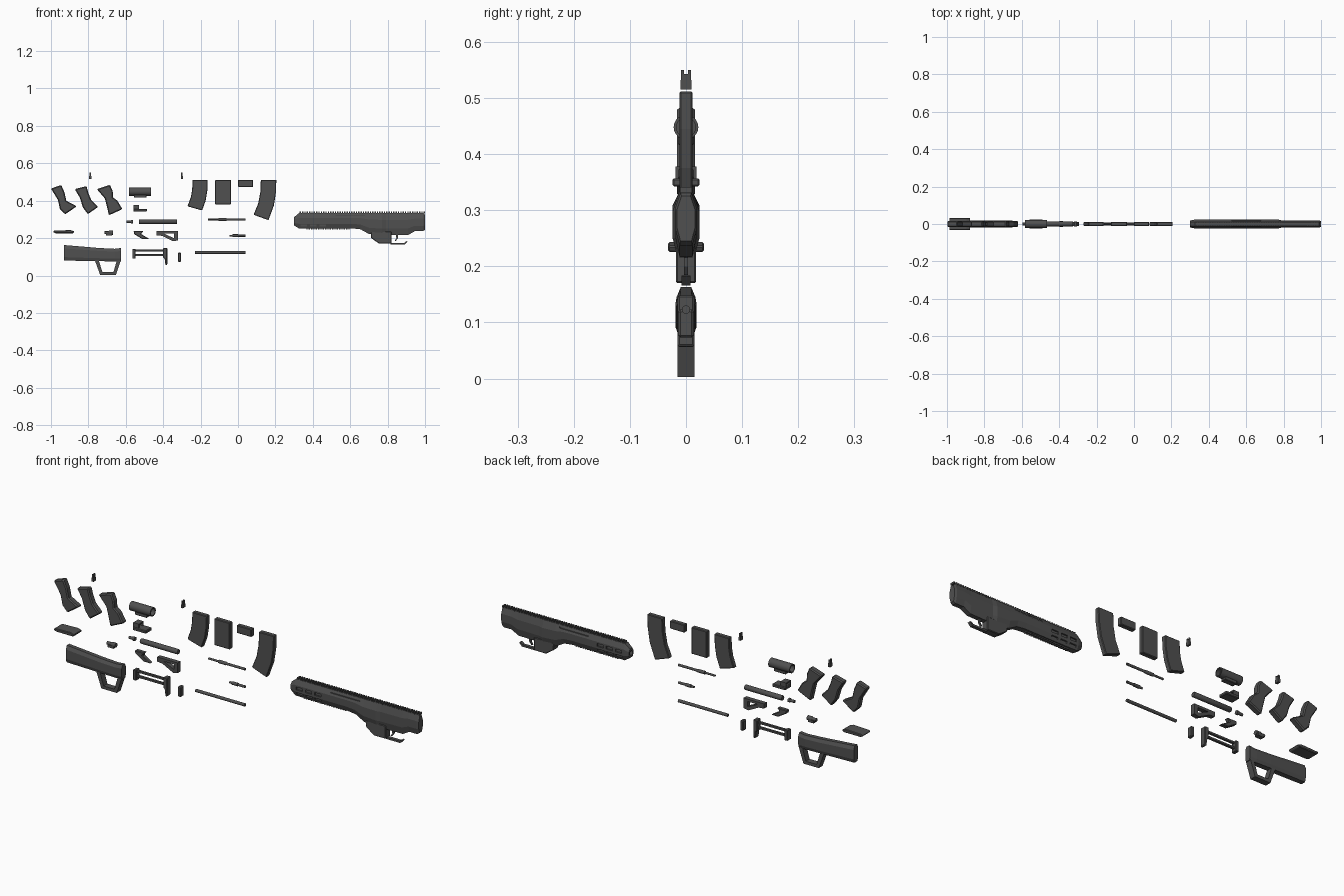
import bpy, bmesh, math
from mathutils import Matrix

grey = bpy.data.materials.new("dark_grey")
grey.diffuse_color = (0.08, 0.08, 0.08, 1)


def finish(name, bm, bevel=0.0):
    bmesh.ops.recalc_face_normals(bm, faces=bm.faces)
    me = bpy.data.meshes.new(name)
    bm.to_mesh(me)
    bm.free()
    me.materials.append(grey)
    ob = bpy.data.objects.new(name, me)
    bpy.context.collection.objects.link(ob)
    if bevel:
        m = ob.modifiers.new("bevel", 'BEVEL')
        m.width, m.segments, m.limit_method, m.angle_limit = bevel, 1, 'ANGLE', math.radians(50)
    return ob


def prism(name, pts, hw, bevel=0.0):
    """Side profile (x, z) extruded to +-hw in y."""
    bm = bmesh.new()
    f = bm.faces.new([bm.verts.new((x, -hw, z)) for x, z in pts])
    r = bmesh.ops.extrude_face_region(bm, geom=[f])
    for v in r['geom']:
        if isinstance(v, bmesh.types.BMVert):
            v.co.y = hw
    return finish(name, bm, bevel)


def add_box(bm, x0, x1, z0, z1, hw, y=0):
    bmesh.ops.create_cube(bm, size=1, matrix=Matrix.Translation(((x0 + x1) / 2, y, (z0 + z1) / 2))
                          @ Matrix.Diagonal((x1 - x0, 2 * hw, z1 - z0, 1)))


def boxes(name, items, bevel=0.0):
    bm = bmesh.new()
    for it in items:
        add_box(bm, *it)
    return finish(name, bm, bevel)


def loft(name, rings):
    bm = bmesh.new()
    rows = [[bm.verts.new(p) for p in r] for r in rings]
    n = len(rows[0])
    for a, b in zip(rows, rows[1:]):
        for i in range(n):
            bm.faces.new((a[i], a[(i + 1) % n], b[(i + 1) % n], b[i]))
    bm.faces.new(rows[0])
    bm.faces.new(rows[-1])
    return finish(name, bm)


def octagon(x, zb, zt, w, top=0.5, bot=0.6, h=0.3):
    d = (zt - zb) * h
    half = [(w * bot, zb), (w, zb + d), (w, zt - d), (w * top, zt)]
    return [(x, y, z) for y, z in half] + [(x, -y, z) for y, z in reversed(half)]


def rod(name, z, steps, n=16):
    """Round part along x from (x, radius) steps."""
    ob = loft(name, [[(x, r * math.cos(2 * math.pi * i / n), z + r * math.sin(2 * math.pi * i / n))
                      for i in range(n)] for x, r in steps])
    for p in ob.data.polygons:
        p.use_smooth = len(p.vertices) == 4 and abs(p.normal.x) < 0.5
    return ob


def cut(ob, cutter):
    m = ob.modifiers.new("cut", 'BOOLEAN')
    m.operation, m.object, m.solver = 'DIFFERENCE', cutter, 'EXACT'
    cutter.hide_render = True
    bpy.context.view_layer.objects.active = ob
    bpy.ops.object.modifier_apply(modifier="cut")
    bpy.data.objects.remove(cutter)


# Main body: faceted shell
shell = loft("body_shell", [octagon(*s) for s in [
    (0.30, 0.268, 0.312, 0.018), (0.325, 0.252, 0.333, 0.024), (0.61, 0.252, 0.333, 0.024),
    (0.655, 0.247, 0.333, 0.024), (0.70, 0.222, 0.333, 0.024), (0.77, 0.215, 0.333, 0.024),
    (0.79, 0.215, 0.333, 0.019), (0.91, 0.217, 0.333, 0.019), (0.945, 0.237, 0.333, 0.019),
    (0.99, 0.237, 0.333, 0.019), (1.0, 0.245, 0.325, 0.016)]])
slots = [(x, x + 0.035, 0.286, 0.300, 0.006, s * 0.023) for x in (0.335, 0.385, 0.435) for s in (-1, 1)]
slots += [(x, x + 0.035, 0.262, 0.272, 0.008, s * 0.023) for x in (0.335, 0.385, 0.435) for s in (-1, 1)]
slots += [(0.52, 0.68, 0.318, 0.324, 0.005, s * 0.02) for s in (-1, 1)]
cut(shell, boxes("slot_cutter", slots))
cut(shell, rod("muzzle_cutter", 0.29, [(0.29, 0.011), (0.36, 0.011)]))

# Rails on the body
boxes("top_rail", [(0.33 + i * 0.0125, 0.337 + i * 0.0125, 0.331, 0.341, 0.011) for i in range(54)])
boxes("lower_rail", [(0.365 + i * 0.0125, 0.372 + i * 0.0125, 0.246, 0.256, 0.010) for i in range(19)])

# Magazine well and trigger guard
prism("magazine_well", [(0.71, 0.235), (0.712, 0.20), (0.755, 0.17), (0.82, 0.17), (0.82, 0.235)], 0.018, 0.003)
prism("trigger_guard", [(0.815, 0.166), (0.893, 0.166), (0.908, 0.182), (0.901, 0.184), (0.889, 0.175), (0.815, 0.175)], 0.008)
prism("trigger", [(0.843, 0.22), (0.847, 0.20), (0.838, 0.186), (0.844, 0.185), (0.855, 0.20), (0.856, 0.22)], 0.004)

# Shoulder stock with open loop
loft("stock_body", [octagon(*s, 0.55, 0.7, 0.22) for s in [
    (-0.93, 0.08, 0.163, 0.017), (-0.74, 0.077, 0.147, 0.019), (-0.66, 0.075, 0.143, 0.018),
    (-0.625, 0.075, 0.147, 0.016)]])
prism("stock_loop", [(-0.765, 0.08), (-0.737, 0.003), (-0.653, 0.003), (-0.627, 0.08), (-0.648, 0.08),
                     (-0.666, 0.018), (-0.725, 0.018), (-0.744, 0.08)], 0.015)

# Three pistol grips
grip_shapes = {
    "swept_grip": [(-1.0, 0.465), (-0.945, 0.484), (-0.928, 0.445), (-0.918, 0.40), (-0.862, 0.37),
                   (-0.925, 0.327), (-0.952, 0.355), (-0.963, 0.405)],
    "curved_grip": [(-0.873, 0.462), (-0.81, 0.478), (-0.80, 0.442), (-0.785, 0.405), (-0.748, 0.367),
                    (-0.803, 0.328), (-0.83, 0.365), (-0.845, 0.415)],
    "stepped_grip": [(-0.755, 0.462), (-0.685, 0.485), (-0.67, 0.452), (-0.668, 0.418), (-0.645, 0.40),
                     (-0.618, 0.355), (-0.69, 0.322), (-0.70, 0.365), (-0.712, 0.412)]}
for name, pts in grip_shapes.items():
    prism(name, pts, 0.016, 0.005)

# Small fold-up sights
for name, x, w in (("rear_post", -0.79, 0.006), ("front_post", -0.30, 0.005)):
    boxes(name, [(x - w, x + w, 0.515, 0.532, 0.01), (x - w * 0.7, x + w * 0.7, 0.53, 0.55, 0.0025, 0.006),
                 (x - w * 0.7, x + w * 0.7, 0.53, 0.55, 0.0025, -0.006), (x - w * 0.6, x + w * 0.6, 0.53, 0.543, 0.004)])

# Tube sight, hollowed at both ends, on a mount
tube = rod("scope_tube", 0.448, [(-0.582, 0.022), (-0.465, 0.022)], 20)
for a, b in ((-0.6, -0.562), (-0.485, -0.45)):
    cut(tube, rod("bore_cutter", 0.448, [(a, 0.017), (b, 0.017)], 20))
boxes("scope_mount", [(-0.555, -0.49, 0.416, 0.432, 0.014)], 0.002)

# Open reflex sight
boxes("reflex_base", [(-0.56, -0.487, 0.342, 0.357, 0.024)], 0.003)
boxes("reflex_frame", [(-0.56, -0.53, 0.355, 0.378, 0.003, 0.016), (-0.56, -0.53, 0.355, 0.378, 0.003, -0.016),
                       (-0.56, -0.53, 0.372, 0.378, 0.017)])

# Muzzle parts and barrels
rod("suppressor", 0.288, [(-0.53, 0.011), (-0.527, 0.0125), (-0.328, 0.0125), (-0.325, 0.011)])
rod("muzzle_brake", 0.288, [(-0.595, 0.007), (-0.572, 0.007), (-0.572, 0.010), (-0.562, 0.010)])
rod("medium_barrel", 0.30, [(-0.16, 0.005), (-0.105, 0.005), (-0.105, 0.008), (-0.065, 0.008), (-0.06, 0.006), (0.04, 0.006)])
rod("short_barrel", 0.213, [(-0.045, 0.005), (-0.03, 0.005), (-0.03, 0.008), (0.0, 0.008), (0.0, 0.006), (0.04, 0.006)])
rod("long_barrel", 0.123, [(-0.23, 0.0075), (0.04, 0.0075)])

# Bipod-style cross plate
prism("cross_plate", [(-0.985, 0.24), (-0.895, 0.243), (-0.875, 0.236), (-0.88, 0.226), (-0.975, 0.226), (-0.988, 0.232)], 0.032, 0.003)

# Side light
rod("light_body", 0.229, [(-0.715, 0.008), (-0.695, 0.008), (-0.69, 0.011), (-0.667, 0.011)], 12)
boxes("light_clamp", [(-0.706, -0.674, 0.214, 0.226, 0.011)])

# Foregrips
prism("angled_foregrip", [(-0.558, 0.238), (-0.505, 0.238), (-0.518, 0.222), (-0.472, 0.194), (-0.51, 0.194),
                          (-0.556, 0.222)], 0.011, 0.003)
frame = prism("triangle_foregrip", [(-0.435, 0.238), (-0.322, 0.238), (-0.322, 0.188), (-0.348, 0.183),
                                    (-0.405, 0.212), (-0.435, 0.215)], 0.011)
cut(frame, prism("frame_cutter", [(-0.40, 0.226), (-0.343, 0.226), (-0.343, 0.200)], 0.05))

# Skeleton stock: hub, twin rods, butt plate
boxes("skeleton_hub", [(-0.565, -0.548, 0.09, 0.142, 0.014)], 0.002)
for i, z in enumerate((0.134, 0.109)):
    boxes("skeleton_rod_%d" % i, [(-0.55, -0.385, z - 0.005, z + 0.005, 0.006)], 0.001)
prism("butt_plate", [(-0.40, 0.148), (-0.378, 0.148), (-0.378, 0.058), (-0.388, 0.055), (-0.392, 0.09), (-0.40, 0.095)], 0.015, 0.003)
boxes("butt_pad", [(-0.322, -0.304, 0.073, 0.123, 0.014)], 0.004)

# Magazines: curved, straight, short and long
mag_shapes = {
    "curved_magazine": [(-0.243, 0.512), (-0.162, 0.512), (-0.164, 0.455), (-0.173, 0.40), (-0.192, 0.348),
                        (-0.27, 0.37), (-0.252, 0.42), (-0.245, 0.46)],
    "straight_magazine": [(-0.122, 0.512), (-0.037, 0.512), (-0.037, 0.38), (-0.122, 0.38)],
    "short_magazine": [(0.0, 0.512), (0.081, 0.512), (0.081, 0.473), (0.0, 0.473)],
    "long_magazine": [(0.122, 0.512), (0.205, 0.512), (0.203, 0.445), (0.192, 0.375), (0.163, 0.296),
                      (0.083, 0.325), (0.108, 0.385), (0.119, 0.445)]}
for name, pts in mag_shapes.items():
    prism(name, pts, 0.012, 0.003)
